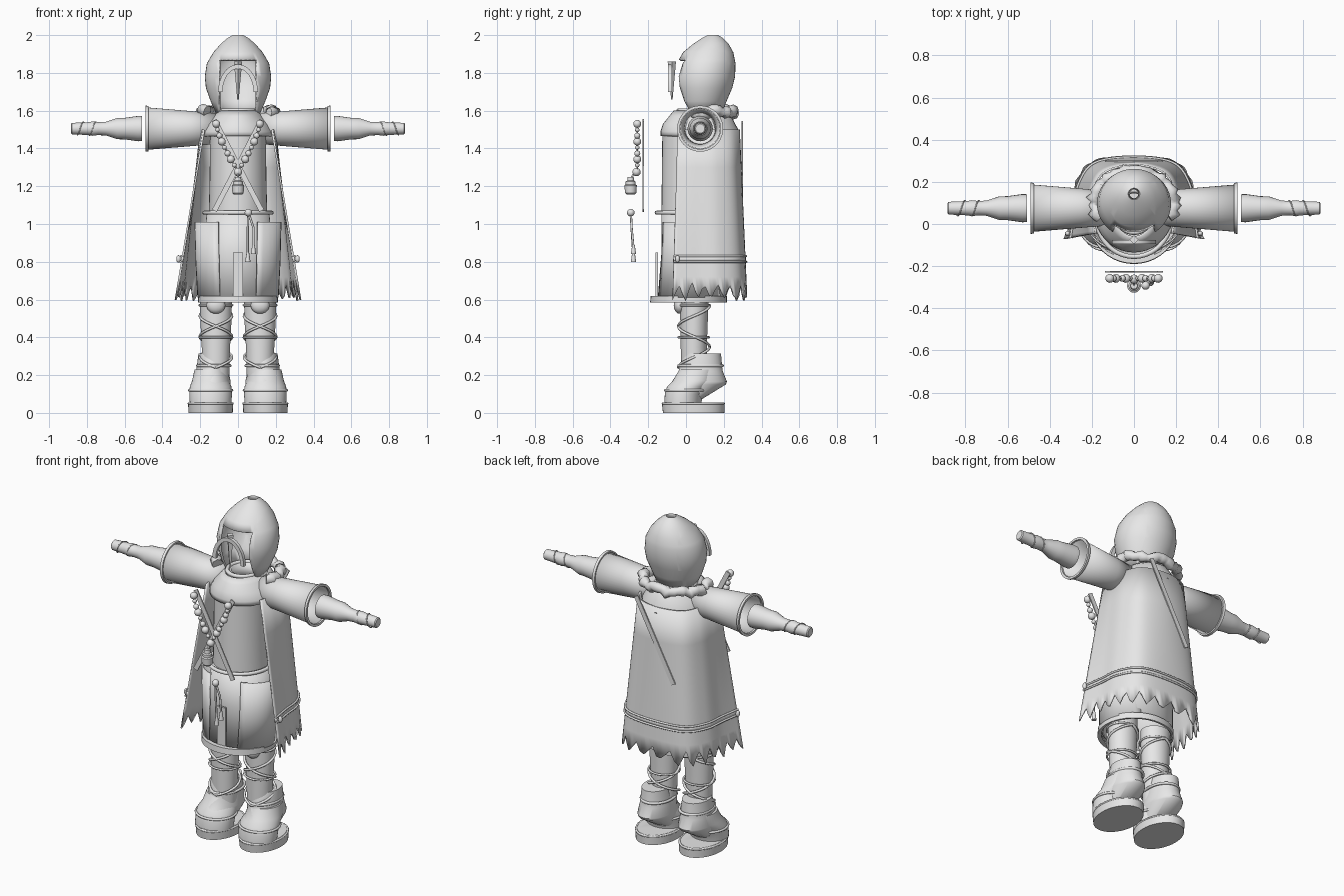
import bpy, bmesh, math, random
from mathutils import Vector, Matrix

cube = bpy.data.objects.get("Cube")
if cube:
    bpy.data.objects.remove(cube)
random.seed(4)
TAU = math.tau

grey = bpy.data.materials.new("light grey")
grey.use_nodes = True
grey.diffuse_color = (0.8, 0.8, 0.8, 1)
grey.node_tree.nodes["Principled BSDF"].inputs["Base Color"].default_value = (0.8, 0.8, 0.8, 1)


def finish(name, bm, thick=0, angle=40):
    bmesh.ops.recalc_face_normals(bm, faces=bm.faces)
    mesh = bpy.data.meshes.new(name)
    bm.to_mesh(mesh)
    bm.free()
    mesh.materials.append(grey)
    ob = bpy.data.objects.new(name, mesh)
    bpy.context.collection.objects.link(ob)
    if thick:
        mod = ob.modifiers.new("thickness", "SOLIDIFY")
        mod.thickness = thick
        mod.offset = -1
    bpy.ops.object.select_all(action="DESELECT")
    ob.select_set(True)
    bpy.context.view_layer.objects.active = ob
    bpy.ops.object.shade_smooth_by_angle(angle=math.radians(angle))
    return ob


def skin(bm, rows, closed=True):
    """Bridge rows of points with quads."""
    rows = [[bm.verts.new(p) for p in r] for r in rows]
    n = len(rows[0])
    for a, b in zip(rows, rows[1:]):
        for i in range(n if closed else n - 1):
            j = (i + 1) % n
            bm.faces.new((a[i], a[j], b[j], b[i]))
    return rows


def loft(name, rings, cx=0, cap=True, thick=0, seg=40, matrix=None, keep=None, cuts=()):
    """Oval rings given as (height, half width, front y, back y)."""
    bm = bmesh.new()
    rows = skin(bm, [[(cx + rx * math.sin(TAU * i / seg),
                       (a + b) / 2 - (b - a) / 2 * math.cos(TAU * i / seg), z)
                      for i in range(seg)] for z, rx, a, b in rings])
    if cap:
        bm.faces.new(rows[0])
        bm.faces.new(rows[-1])
    for co, no in cuts:
        bmesh.ops.bisect_plane(bm, geom=bm.verts[:] + bm.edges[:] + bm.faces[:],
                               plane_co=co, plane_no=no)
    if keep:
        drop = [f for f in bm.faces if not keep(f.calc_center_median())]
        bmesh.ops.delete(bm, geom=drop, context="FACES")
    if matrix:
        bm.transform(matrix)
    return finish(name, bm, thick)


def tube(name, points, radius, closed=False, radii=None):
    cu = bpy.data.curves.new(name, "CURVE")
    cu.dimensions = "3D"
    cu.bevel_depth = radius
    cu.bevel_resolution = 2
    cu.use_fill_caps = True
    sp = cu.splines.new("POLY")
    sp.points.add(len(points) - 1)
    sp.use_cyclic_u = closed
    for i, p in enumerate(points):
        sp.points[i].co = (*p, 1)
        if radii:
            sp.points[i].radius = radii[i]
    cu.materials.append(grey)
    ob = bpy.data.objects.new(name, cu)
    bpy.context.collection.objects.link(ob)
    return ob


def ring(name, z, rx, a, b, radius, cx=0):
    return tube(name, [(cx + rx * math.sin(TAU * i / 40),
                        (a + b) / 2 - (b - a) / 2 * math.cos(TAU * i / 40), z)
                       for i in range(40)], radius, True)


def ball(name, pos, size):
    bm = bmesh.new()
    bmesh.ops.create_uvsphere(bm, u_segments=16, v_segments=10, radius=1)
    bm.transform(Matrix.Translation(pos) @ Matrix.Diagonal((*size, 1)))
    return finish(name, bm)


def plate(name, start, end, width, depth):
    """Flat strip between two points in an x-z plane."""
    s, e = Vector(start), Vector(end)
    bm = bmesh.new()
    bmesh.ops.create_cube(bm, size=1)
    d = e - s
    turn = Matrix.Rotation(math.atan2(d.x, d.z), 4, "Y")
    bm.transform(Matrix.Translation((s + e) / 2) @ turn
                 @ Matrix.Diagonal((width, depth, d.length, 1)))
    return finish(name, bm)


# Hood with a square face opening and a small crown hole
loft("hood", [(1.58, .115, -.02, .19), (1.65, .145, -.045, .215), (1.72, .17, -.062, .245),
              (1.78, .176, -.068, .26), (1.85, .165, -.05, .262), (1.91, .13, -.015, .25),
              (1.955, .09, .04, .225), (1.985, .055, .085, .195), (2.0, .028, .115, .17),
              (1.98, .02, .122, .163)],
     cap=False, thick=.012,
     cuts=[((s * .1, 0, 0), (1, 0, 0)) for s in (-1, 1)] + [((0, 0, 1.87), (0, 0, 1))],
     keep=lambda c: not (abs(c.x) < .1 and c.z < 1.87 and c.y < .06))

# Face arch and nose dart
bm = bmesh.new()
prof = []
for i in range(25):
    t = math.pi * i / 24
    c, s = math.cos(t), max(math.sin(t), 0)
    prof.append([(r * c, y, 1.70 + (r + .04) * s)
                 for r, y in ((.082, -.075), (.105, -.075), (.105, -.095), (.082, -.095))])
rows = skin(bm, prof)
bm.faces.new(rows[0])
bm.faces.new(rows[-1])
finish("face_arch", bm)
bm = bmesh.new()
bmesh.ops.create_cone(bm, cap_ends=True, segments=4, radius1=.004, radius2=.022, depth=.2)
bm.transform(Matrix.Translation((0, -.075, 1.76)))
finish("nose_dart", bm)

# Neck and shoulders
loft("neck", [(1.5, .085, -.03, .16), (1.6, .085, -.03, .16)], cap=False, thick=.015)
ring("neck_ring", 1.6, .09, -.04, .16, .012)
loft("mantle", [(1.6, .1, -.065, .2), (1.57, .13, -.09, .24), (1.53, .165, -.122, .26),
                (1.49, .19, -.135, .283), (1.465, .195, -.135, .287)], cap=False, thick=.01)
scarf = [(TAU * (.18 + .64 * i / 34)) for i in range(35)]
tube("ruffled_scarf", [((.18 + .015 * (i % 2)) * math.sin(t), .1 - .15 * math.cos(t),
                        1.595 + random.uniform(-.012, .012)) for i, t in enumerate(scarf)],
     .034, radii=[random.uniform(.65, 1.1) for t in scarf])

# Body, belt and skirt
loft("torso", [(1.04, .155, -.13, .21), (1.25, .15, -.128, .2), (1.5, .148, -.125, .2)])
ring("belt", 1.06, .178, -.155, .22, .011)
loft("skirt", [(1.06, .165, -.13, .2), (.85, .19, -.13, .2), (.6, .205, -.15, .2)],
     cap=False, thick=.01)
loft("skirt_side_panels", [(1.01, .23, -.14, .17), (.8, .225, -.15, .185), (.61, .215, -.165, .2)],
     cap=False, thick=.008, keep=lambda c: abs(c.x) > .09)
loft("skirt_hem", [(.62, .205, -.16, .205), (.62, .212, -.187, .217), (.585, .212, -.19, .217),
                   (.585, .2, -.16, .205)], cap=False)
plate("front_flap", (0, -.155, .62), (0, -.155, .85), .055, .012)


# Cloak with a torn hem, open at the front
TOP = [(.185, -.045), (.2, .05), (.195, .16), (.14, .25), (0, .285)]
LOW = [(.335, -.07), (.305, .06), (.285, .19), (.2, .3), (0, .325)]
COLS = 60


def cloak_point(u, z, grow=1.0):
    f = (1.5 - z) / .9
    pts = [Vector((a[0] + (b[0] - a[0]) * f, a[1] + (b[1] - a[1]) * f, 0))
           for a, b in zip(TOP, LOW)]
    pts = pts + [Vector((-p.x, p.y, 0)) for p in pts[-2::-1]]
    k = min(int(u * 8), 7)
    t = u * 8 - k
    p1, p2 = pts[k], pts[k + 1]
    p0 = pts[k - 1] if k else p1 * 2 - p2
    p3 = pts[k + 2] if k < 7 else p2 * 2 - p1
    p = .5 * (2 * p1 + (p2 - p0) * t + (2 * p0 - 5 * p1 + 4 * p2 - p3) * t * t
              + (3 * p1 - p0 - 3 * p2 + p3) * t ** 3)
    return (p.x * grow, .1 + (p.y - .1) * grow, z)


def cloak_sheet(name, levels, grow, thick, torn=False):
    bm = bmesh.new()
    rows = [[cloak_point(i / COLS, z, grow) for i in range(COLS + 1)] for z in levels]
    if torn:
        rows.append([cloak_point(i / COLS, (.605, .645, .68, .63)[i % 4]
                                 + random.uniform(-.012, .012)) for i in range(COLS + 1)])
    skin(bm, rows, closed=False)
    return finish(name, bm, thick)


cloak_sheet("cloak", [1.5, 1.3, 1.1, .9, .72], 1, .01, True)
cloak_sheet("cloak_band", [.83, .80], 1.01, .012)
for z in (.83, .8):
    tube("cloak_band_piping", [cloak_point(i / COLS, z, 1.015) for i in range(COLS + 1)], .006)

# Arms and legs
lay = Matrix.Translation((0, .075, 1.505)) @ Matrix.Rotation(math.pi / 2, 4, "Y")
flip = Matrix.Diagonal((-1, 1, 1, 1))


def round_rings(pairs):
    return [(x, r, -r, r) for x, r in pairs]


for side, label in ((1, "left"), (-1, "right")):
    m = lay if side > 0 else flip @ lay
    loft(label + "_sleeve", round_rings([(.12, .082), (.25, .093), (.48, .112)]),
         cap=False, thick=.008, matrix=m)
    loft(label + "_sleeve_rim", round_rings([(.475, .108), (.475, .12), (.49, .122), (.49, .108),
                                             (.475, .108)]), cap=False, matrix=m)
    loft(label + "_forearm", round_rings([(.508, .066), (.53, .067), (.6, .057), (.64, .056),
                                          (.7, .036), (.74, .034), (.77, .038), (.79, .034),
                                          (.86, .031), (.88, .03), (.885, .024)]), matrix=m, seg=24)
    tube(label + "_wrist_cord", [m @ Vector((.036 * math.cos(t / 3), .036 * math.sin(t / 3),
                                             .72 + t * .0035)) for t in range(38)], .003)

    cx = side * .117
    loft(label + "_leg", [(.18, .07, -.025, .11), (.35, .075, -.028, .11), (.48, .082, -.03, .115),
                          (.64, .086, -.035, .12)], cx)
    ball(label + "_knee_pad", (cx, -.035, .57), (.05, .03, .045))
    for way in (-1, 1):
        tube(label + "_leg_wrap", [(cx + .085 * math.sin(way * t / 6),
                                    .042 - .083 * math.cos(way * t / 6), .24 + t * .0058)
                                   for t in range(58)], .007)
    for z in (.57, .4):
        ring(label + "_leg_band", z, .087, -.04, .122, .006, cx)

    bx = side * .145
    loft(label + "_sole", [(0, .117, -.122, .203), (.045, .119, -.127, .205),
                           (.055, .11, -.115, .195)], bx)
    loft(label + "_foot", [(.05, .11, -.115, .08), (.1, .113, -.112, .09), (.14, .11, -.1, .12),
                           (.17, .098, -.07, .16), (.23, .085, -.035, .16)], bx)
    loft(label + "_boot_cuff", [(.07, .075, -.03, .08), (.15, .096, -.085, .21),
                                (.165, .096, -.075, .217), (.22, .086, -.037, .195),
                                (.24, .084, -.037, .192), (.315, .074, -.01, .185)], side * .135)
    ring(label + "_toe_band", .12, .113, -.11, .11, .007, bx)
    ring(label + "_sole_welt", .05, .116, -.123, .2, .006, bx)
    ring(label + "_ankle_strap", .25, .086, -.038, .193, .008, side * .128)
    ball(label + "_cloak_knot", (side * .315, -.045, .815), (.012, .012, .02))

# Crossed straps, bead strings, flask and tassel
plate("chest_strap_a", (-.125, -.226, 1.55), (.125, -.226, 1.07), .028, .007)
plate("chest_strap_b", (.125, -.226, 1.55), (-.125, -.226, 1.07), .028, .007)
plate("back_strap", (.125, .297, 1.54), (-.125, .297, 1.07), .028, .007)
for side in (-1, 1):
    path = [(side * (.115 - .115 * f ** 1.4), -.258, 1.53 - .25 * f) for f in
            [i / 8 for i in range(9)]]
    tube("bead_cord", path, .004)
    for i, p in enumerate(path[:-1]):
        r = (.021, .012, .016)[i % 3]
        ball("bead", p, (r, r, r))
ball("centre_bead", (0, -.262, 1.275), (.022, .022, .022))
loft("flask", [(z, r, -.293 - r, -.293 + r) for z, r in
               ((1.155, .02), (1.165, .03), (1.205, .033), (1.21, .026), (1.225, .026),
                (1.23, .018), (1.25, .016))], seg=20)
tube("flask_cord", [(0, -.293, 1.24), (0, -.28, 1.26), (0, -.262, 1.275)], .005)
ball("tassel_knob", (.055, -.292, 1.06), (.02, .02, .02))
for dx, low in ((0, .83), (.03, .87)):
    tube("tassel_cord", [(.055, -.292, 1.06), (.052 + dx, -.288, .98), (.052 + dx, -.278, low)], .006)
    loft("tassel_end", [(low - .03, .014, -.292, -.264), (low + .02, .007, -.285, -.271)],
         .052 + dx, seg=12)
